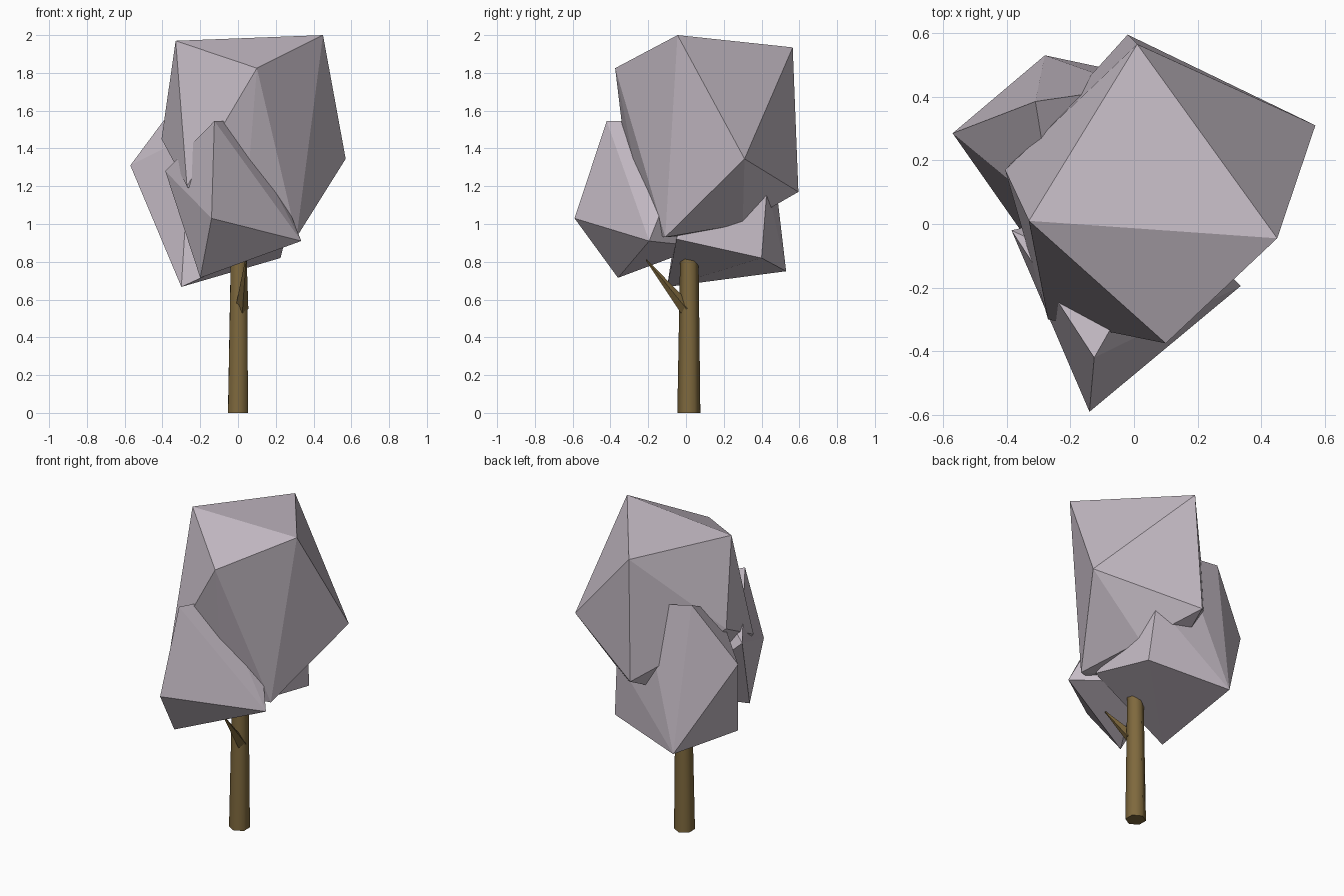
import bpy, bmesh, math
from mathutils import Vector

old = bpy.data.objects.get("Cube")
if old:
    bpy.data.objects.remove(old, do_unlink=True)


def material(name, color):
    mat = bpy.data.materials.new(name)
    mat.use_nodes = True
    mat.diffuse_color = (*color, 1)
    mat.node_tree.nodes["Principled BSDF"].inputs["Base Color"].default_value = (*color, 1)
    return mat


leaf = material("pale mauve foliage", (0.56, 0.50, 0.56))
bark = material("brown bark", (0.21, 0.14, 0.047))


def finish(name, bm, mat, smooth=False):
    bmesh.ops.recalc_face_normals(bm, faces=bm.faces[:])
    for face in bm.faces:
        face.smooth = smooth
    mesh = bpy.data.meshes.new(name)
    bm.to_mesh(mesh)
    bm.free()
    mesh.materials.append(mat)
    obj = bpy.data.objects.new(name, mesh)
    bpy.context.collection.objects.link(obj)
    return obj


def clump(name, corners):
    """Faceted foliage mass wrapped around its corner points."""
    bm = bmesh.new()
    for corner in corners:
        bm.verts.new(corner)
    hull = bmesh.ops.convex_hull(bm, input=bm.verts[:])
    spare = {v for v in hull["geom_interior"] + hull["geom_unused"]
             if isinstance(v, bmesh.types.BMVert)}
    bmesh.ops.delete(bm, geom=list(spare), context="VERTS")
    return finish(name, bm, leaf)


def limb(name, start, end, r_start, r_end, sides):
    """Tapered stem between two points."""
    start, end = Vector(start), Vector(end)
    axis = end - start
    bm = bmesh.new()
    bmesh.ops.create_cone(bm, cap_ends=True, segments=sides, radius1=r_start,
                          radius2=r_end, depth=axis.length)
    turn = axis.to_track_quat("Z", "Y").to_matrix()
    for v in bm.verts:
        v.co = turn @ v.co + (start + end) / 2
    return finish(name, bm, bark, smooth=True)


# Large upper crown
clump("upper_crown", [
    (-0.33, 0.01, 1.97), (0.45, -0.045, 2.0), (0.10, -0.375, 1.825),
    (0.01, 0.565, 1.935), (0.57, 0.31, 1.345), (-0.02, 0.595, 1.17),
    (-0.405, 0.17, 1.45), (-0.27, -0.30, 1.2), (0.31, -0.11, 0.93),
    (0.2, 0.3, 1.0), (0.03, -0.2, 0.95), (-0.1, 0.15, 0.95)])

# Front lower crown
clump("front_crown", [
    (-0.125, -0.42, 1.545), (0.0, -0.2, 1.545), (-0.14, -0.59, 1.03),
    (0.335, -0.195, 0.91), (-0.20, -0.36, 0.715), (-0.385, -0.02, 1.28),
    (0.26, -0.12, 1.1), (0.05, 0.08, 0.88)])

# Rear lower crown
clump("rear_crown", [
    (-0.57, 0.285, 1.31), (-0.28, 0.53, 0.75), (-0.30, -0.10, 0.667),
    (0.225, 0.40, 0.82), (0.19, 0.43, 1.2), (-0.31, 0.385, 1.66),
    (0.0, 0.43, 1.6), (-0.25, 0.02, 1.47), (0.25, -0.05, 0.92)])

# Trunk and side branch
trunk = limb("trunk", (0, 0.015, 0), (0.005, 0.018, 0.95), 0.061, 0.047, 6)
branch = limb("branch", (0.02, 0.0, 0.55), (0.042, -0.21, 0.81), 0.035, 0.004, 4)

# Keep the trunk ends crisp
for obj in (trunk, branch):
    bpy.ops.object.select_all(action="DESELECT")
    obj.select_set(True)
    bpy.context.view_layer.objects.active = obj
    bpy.ops.object.shade_smooth_by_angle(angle=math.radians(65))
